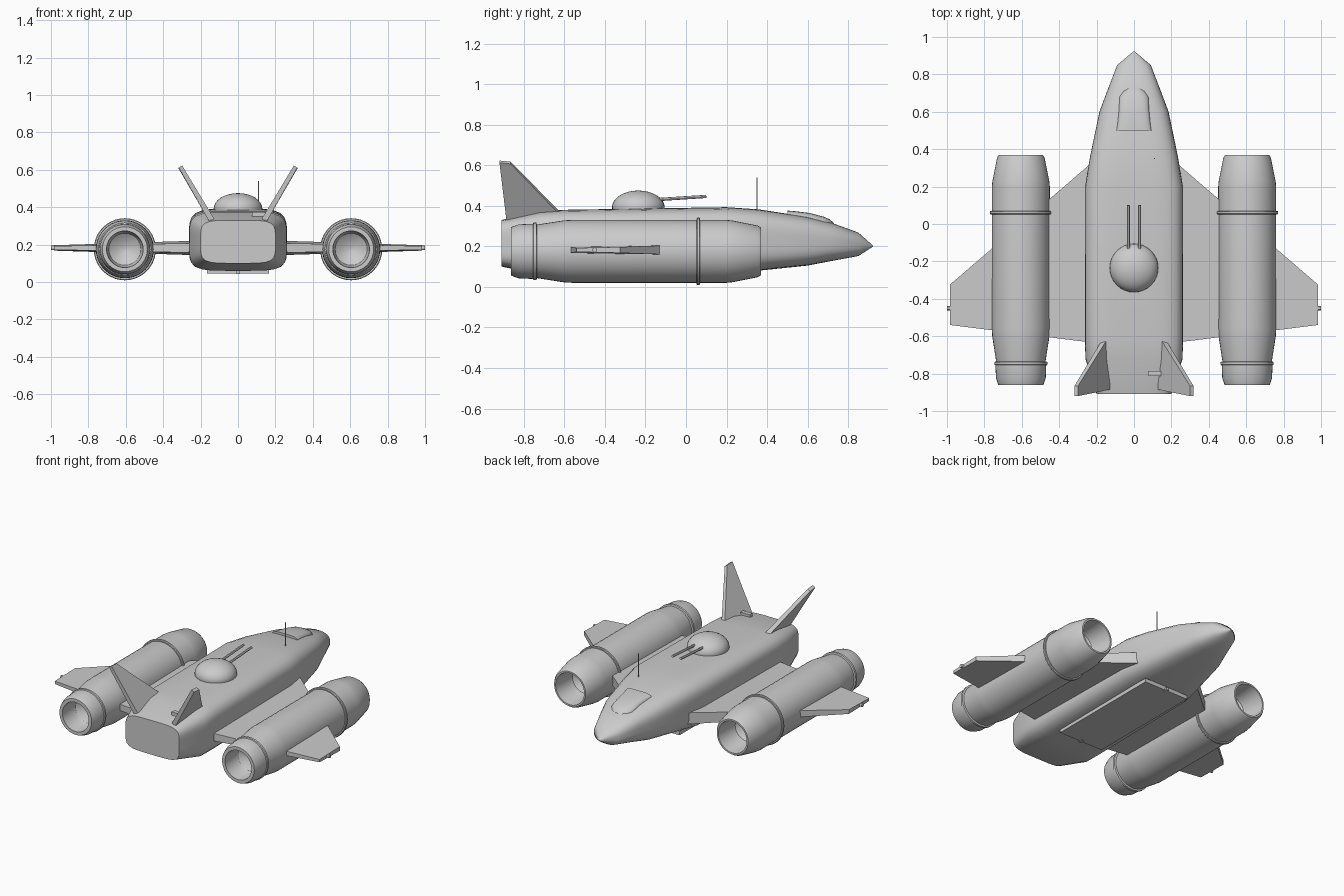
import bpy, bmesh, math
from mathutils import Vector, Matrix

cube = bpy.data.objects.get("Cube")
if cube:
    bpy.data.objects.remove(cube, do_unlink=True)

grey = bpy.data.materials.new("hull_grey")
grey.use_nodes = True
grey.diffuse_color = (0.6, 0.6, 0.6, 1)
grey.node_tree.nodes["Principled BSDF"].inputs["Base Color"].default_value = (0.6, 0.6, 0.6, 1)


def finish(name, bm, smooth=True):
    bmesh.ops.remove_doubles(bm, verts=bm.verts, dist=1e-5)
    bmesh.ops.recalc_face_normals(bm, faces=bm.faces)
    mesh = bpy.data.meshes.new(name)
    bm.to_mesh(mesh)
    bm.free()
    mesh.materials.append(grey)
    obj = bpy.data.objects.new(name, mesh)
    bpy.context.collection.objects.link(obj)
    if smooth:
        bpy.ops.object.select_all(action='DESELECT')
        obj.select_set(True)
        bpy.context.view_layer.objects.active = obj
        bpy.ops.object.shade_smooth_by_angle(angle=math.radians(30))
    return obj


def loft(name, rings, smooth=True):
    """Skin a list of equal point rings and cap both ends."""
    bm = bmesh.new()
    loops = [[bm.verts.new(p) for p in ring] for ring in rings]
    n = len(loops[0])
    for a, b in zip(loops, loops[1:]):
        for i in range(n):
            j = (i + 1) % n
            bm.faces.new((a[i], a[j], b[j], b[i]))
    bm.faces.new(loops[0])
    bm.faces.new(loops[-1])
    return finish(name, bm, smooth)


def section(y, half, low, high, power, n=48):
    """Rounded rectangle (superellipse) across the ship at y."""
    ring = []
    for i in range(n):
        a = math.tau * i / n
        c, s = math.cos(a), math.sin(a)
        r = (abs(c) ** power + abs(s) ** power) ** (-1 / power)
        ring.append((half * r * c, y, (low + high) / 2 + (high - low) / 2 * r * s))
    return ring


def box(name, centre, size):
    bm = bmesh.new()
    bmesh.ops.create_cube(bm, size=1, matrix=Matrix.Translation(centre) @ Matrix.Diagonal((*size, 1)))
    return finish(name, bm, False)


def rod(name, start, end, radius):
    a, b = Vector(start), Vector(end)
    turn = (b - a).to_track_quat('Z', 'Y').to_matrix().to_4x4()
    bm = bmesh.new()
    bmesh.ops.create_cone(bm, cap_ends=True, segments=12, radius1=radius, radius2=radius,
                          depth=(b - a).length, matrix=Matrix.Translation((a + b) / 2) @ turn)
    return finish(name, bm)


def lathe(name, x, z, profile, n=40):
    """Revolve (y, radius) points about an axis along y."""
    return loft(name, [[(x + r * math.cos(math.tau * i / n), y, z + r * math.sin(math.tau * i / n))
                        for i in range(n)] for y, r in profile])


# Fuselage: y, half width, bottom, top, squareness
loft("fuselage", [section(*s) for s in (
    (-0.91, 0.20, 0.10, 0.33, 5), (-0.72, 0.26, 0.06, 0.372, 5), (-0.6, 0.262, 0.06, 0.38, 5),
    (0.2, 0.262, 0.065, 0.393, 4.5), (0.36, 0.235, 0.08, 0.382, 4), (0.6, 0.185, 0.105, 0.345, 3.4),
    (0.72, 0.14, 0.128, 0.315, 3), (0.85, 0.09, 0.152, 0.268, 2.6), (0.922, 0.004, 0.198, 0.204, 2))])

# Cockpit canopy
loft("canopy", [section(*s) for s in (
    (0.5, 0.095, 0.30, 0.376, 4), (0.53, 0.09, 0.30, 0.374, 3.6), (0.61, 0.082, 0.29, 0.364, 3),
    (0.68, 0.078, 0.27, 0.346, 2.8), (0.71, 0.06, 0.26, 0.332, 2.6), (0.73, 0.035, 0.26, 0.313, 2.5))])

# Turret dome and twin guns
bm = bmesh.new()
bmesh.ops.create_uvsphere(bm, u_segments=32, v_segments=16, radius=1,
                          matrix=Matrix.Translation((0, -0.235, 0.392)) @ Matrix.Diagonal((0.13, 0.13, 0.083, 1)))
finish("turret_dome", bm)

# Belly hatch with hinge pins
box("belly_hatch", (0, -0.1, 0.058), (0.33, 0.81, 0.026))
for y in (-0.5, 0.305):
    box("hatch_pin", (0, y, 0.05), (0.02, 0.03, 0.016))

# Aerial and deck vent
rod("aerial", (0.11, 0.35, 0.36), (0.11, 0.35, 0.54), 0.003)
box("deck_vent", (0.11, -0.8, 0.362), (0.068, 0.028, 0.024))


def wing_rib(x, front, back, thick, z=0.182):
    return [(x, front, z - thick * 0.6), (x, front, z + thick * 0.6),
            (x, back, z + thick * 0.4), (x, back, z - thick * 0.4)]


for side, word in ((1, "left"), (-1, "right")):
    rod(word + "_gun", (side * 0.03, -0.18, 0.428), (side * 0.03, 0.1, 0.446), 0.008)

    # Swept wing, through the engine pod
    loft(word + "_wing", [wing_rib(side * 0.2, 0.35, -0.637, 0.066),
                          wing_rib(side * 0.985, -0.325, -0.54, 0.024)], False)
    rod(word + "_wing_light", (side * 0.98, -0.45, 0.182), (side, -0.45, 0.182), 0.012)

    # Engine pod: exhaust bore, outer skin, intake bore, closed at both inner ends
    lathe(word + "_engine", side * 0.605, 0.175, (
        (-0.70, 0.002), (-0.71, 0.045), (-0.74, 0.085), (-0.76, 0.092), (-0.862, 0.098),
        (-0.862, 0.12), (-0.825, 0.133), (-0.755, 0.136), (-0.752, 0.142), (-0.738, 0.142),
        (-0.735, 0.132), (-0.6, 0.153), (-0.56, 0.155), (0.2, 0.155), (0.23, 0.152),
        (0.355, 0.127), (0.37, 0.117), (0.37, 0.106), (0.25, 0.092), (0.22, 0.085),
        (0.19, 0.05), (0.18, 0.002)))
    lathe(word + "_engine_band", side * 0.605, 0.175, (
        (0.052, 0.15), (0.052, 0.162), (0.056, 0.166), (0.066, 0.166), (0.07, 0.162), (0.07, 0.15)))

    # Canted tail fin, thinner towards the tip
    lean = Vector((side * 0.86, 0, -0.51))
    fin = []
    for sign in (1, -1):
        fin.append([Vector((side * x, y, z)) + lean * sign * t for x, y, z, t in (
            (0.14, -0.59, 0.33, 0.015), (0.14, -0.885, 0.33, 0.015),
            (0.308, -0.92, 0.617, 0.011), (0.308, -0.865, 0.612, 0.011))])
    loft(word + "_tail_fin", fin, False)
